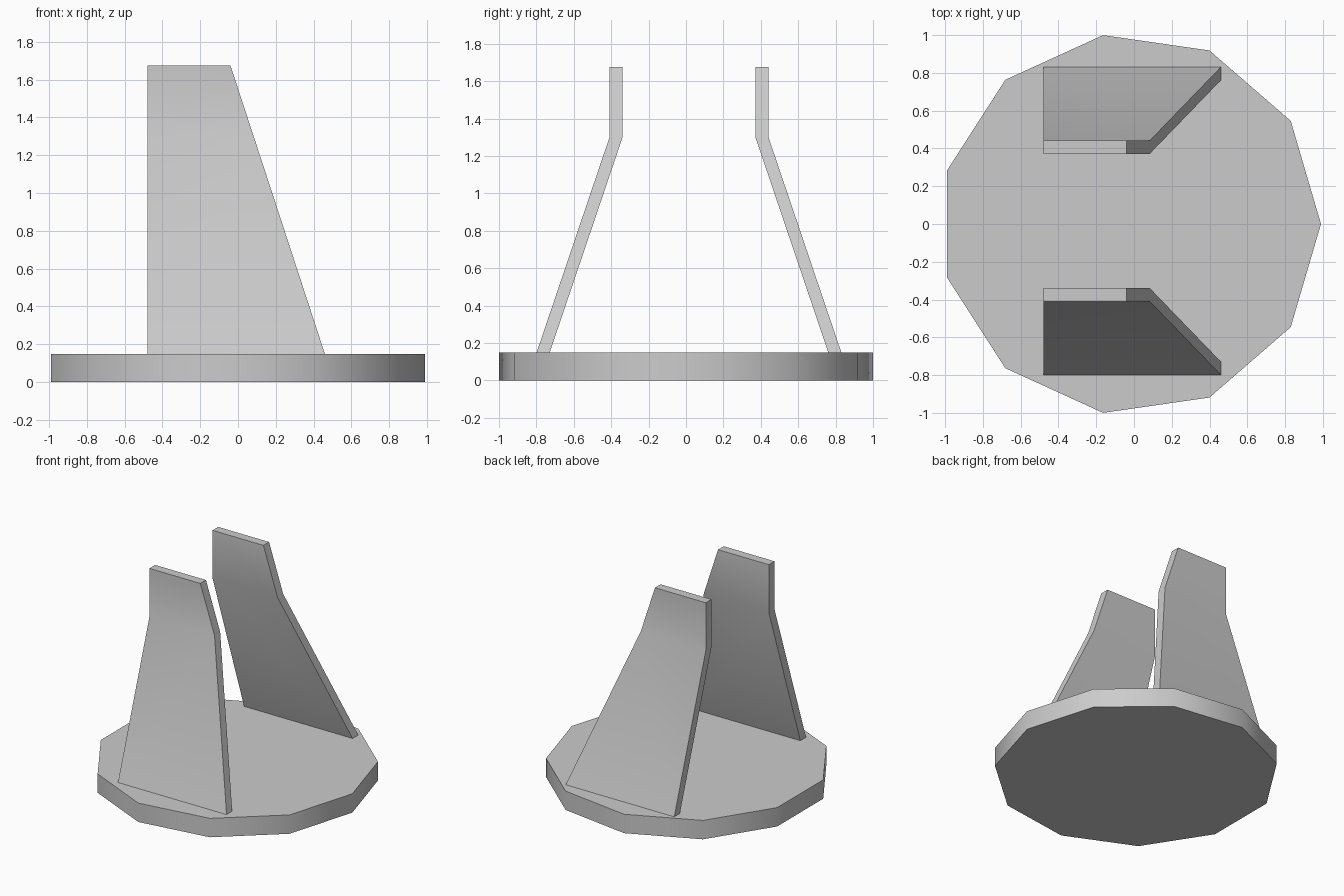
import bpy, bmesh, math

if "Cube" in bpy.data.objects:
    bpy.data.objects.remove(bpy.data.objects["Cube"])

SMOOTH = math.radians(40)


def smooth(obj):
    bpy.ops.object.select_all(action='DESELECT')
    obj.select_set(True)
    bpy.context.view_layer.objects.active = obj
    bpy.ops.object.shade_smooth_by_angle(angle=SMOOTH)


# Eleven-sided base disc
bpy.ops.mesh.primitive_cylinder_add(vertices=11, radius=1.01, depth=0.148,
                                    location=(-0.02, 0, 0.074),
                                    rotation=(0, 0, -math.pi / 2 + math.pi))
base = bpy.context.object
base.name = "base"
# Put one corner on the +x axis
first = max(base.data.vertices, key=lambda v: v.co.y)
base.rotation_euler.z = -math.atan2(first.co.y, first.co.x)
bpy.ops.object.transform_apply(location=True, rotation=True)
smooth(base)

# Bent upright plates: rows of (z, outer y, right edge x)
ROWS = [(0.148, 0.815, 0.46), (1.30, 0.425, 0.083), (1.675, 0.425, -0.04)]
LEFT, THICK, CENTRE_Y = -0.48, 0.07, 0.016


def plate(name, side):
    bm = bmesh.new()
    rings = []
    for z, y, right in ROWS:
        corners = [(LEFT, y), (right, y), (right, y - THICK), (LEFT, y - THICK)]
        rings.append([bm.verts.new((x, CENTRE_Y + side * cy, z)) for x, cy in corners])
    for low, high in zip(rings, rings[1:]):
        for i in range(4):
            j = (i + 1) % 4
            bm.faces.new((low[i], low[j], high[j], high[i]))
    bm.faces.new(rings[0])
    bm.faces.new(rings[-1])
    bmesh.ops.recalc_face_normals(bm, faces=bm.faces)
    mesh = bpy.data.meshes.new(name)
    bm.to_mesh(mesh)
    bm.free()
    obj = bpy.data.objects.new(name, mesh)
    bpy.context.collection.objects.link(obj)
    smooth(obj)


plate("front_upright_plate", -1)
plate("back_upright_plate", 1)
